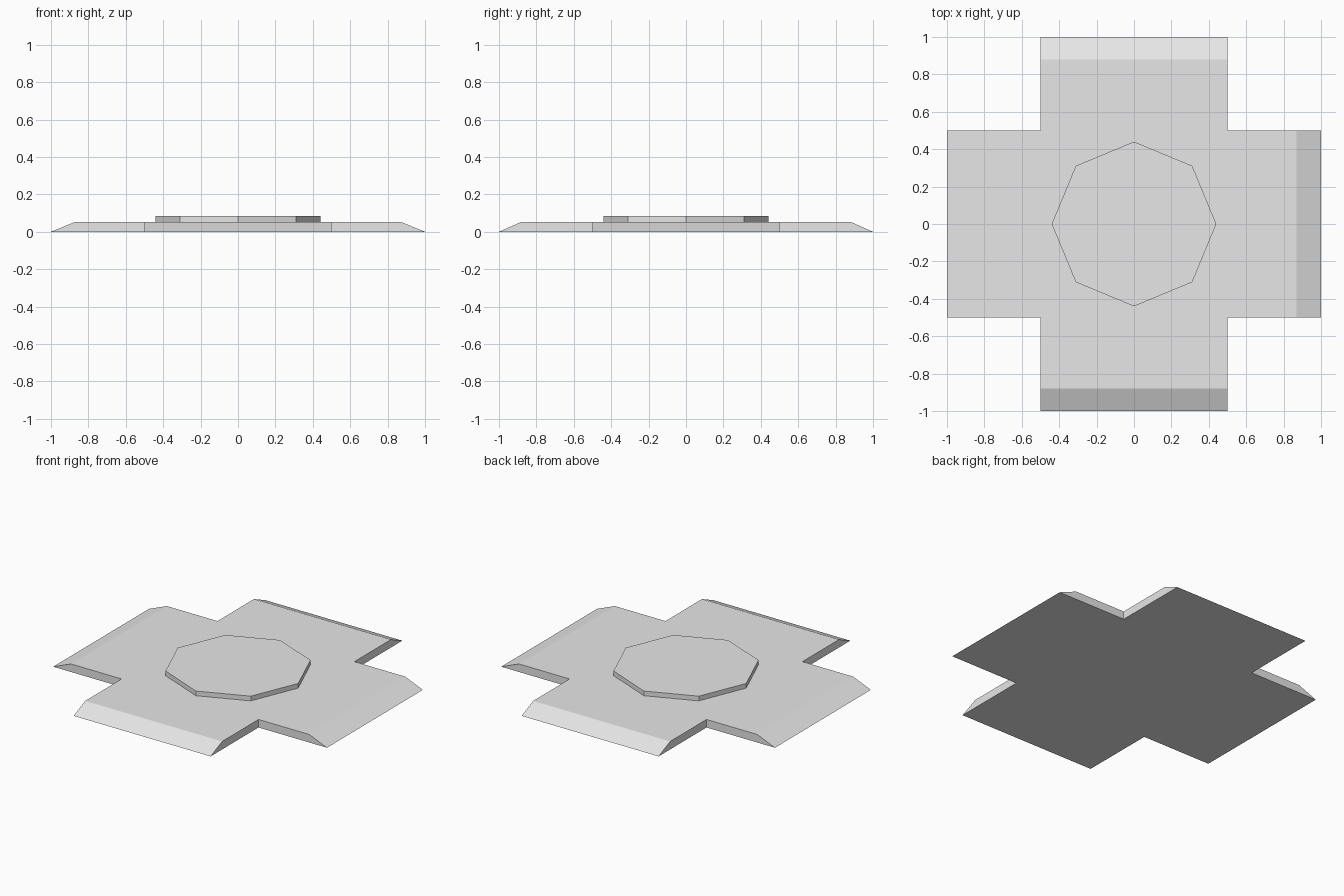
import bpy
import bmesh

cube = bpy.data.objects.get("Cube")
if cube:
    bpy.data.objects.remove(cube, do_unlink=True)

ARM, REACH, DECK = 0.5, 1.0, 0.053   # arm half width, arm length, deck height
DISC_R, DISC_TOP = 0.44, 0.084

grey = bpy.data.materials.new("light grey")
grey.use_nodes = True
grey.diffuse_color = (0.8, 0.8, 0.8, 1)
grey.node_tree.nodes["Principled BSDF"].inputs["Base Color"].default_value = (0.8, 0.8, 0.8, 1)


def add_object(name, bm):
    bmesh.ops.recalc_face_normals(bm, faces=bm.faces)
    mesh = bpy.data.meshes.new(name)
    bm.to_mesh(mesh)
    bm.free()
    mesh.materials.append(grey)
    obj = bpy.data.objects.new(name, mesh)
    bpy.context.collection.objects.link(obj)
    return obj


# Cross-shaped base: extrude the outline, then pull the arm ends in at the top
corner = [(REACH, ARM), (ARM, ARM), (ARM, REACH)]
outline = []
for sx, sy in ((1, 1), (-1, 1), (-1, -1), (1, -1)):
    pts = [(x * sx, y * sy) for x, y in corner]
    outline += pts if sx * sy > 0 else pts[::-1]
bm = bmesh.new()
floor = bm.faces.new([bm.verts.new((x, y, 0)) for x, y in outline])
top = bmesh.ops.extrude_face_region(bm, geom=[floor], use_keep_orig=True)
for v in (g for g in top["geom"] if isinstance(g, bmesh.types.BMVert)):
    v.co.z = DECK
    if abs(v.co.x) > ARM:
        v.co.x *= 0.87
    if abs(v.co.y) > ARM:
        v.co.y *= 0.88
add_object("cross_base", bm)

# Raised eight-sided plate in the middle, with corners on the axes
bm = bmesh.new()
bmesh.ops.create_cone(bm, cap_ends=True, segments=8, radius1=DISC_R,
                      radius2=DISC_R, depth=DISC_TOP - DECK)
bmesh.ops.translate(bm, verts=bm.verts, vec=(0, 0, (DISC_TOP + DECK) / 2))
add_object("octagon_plate", bm)
